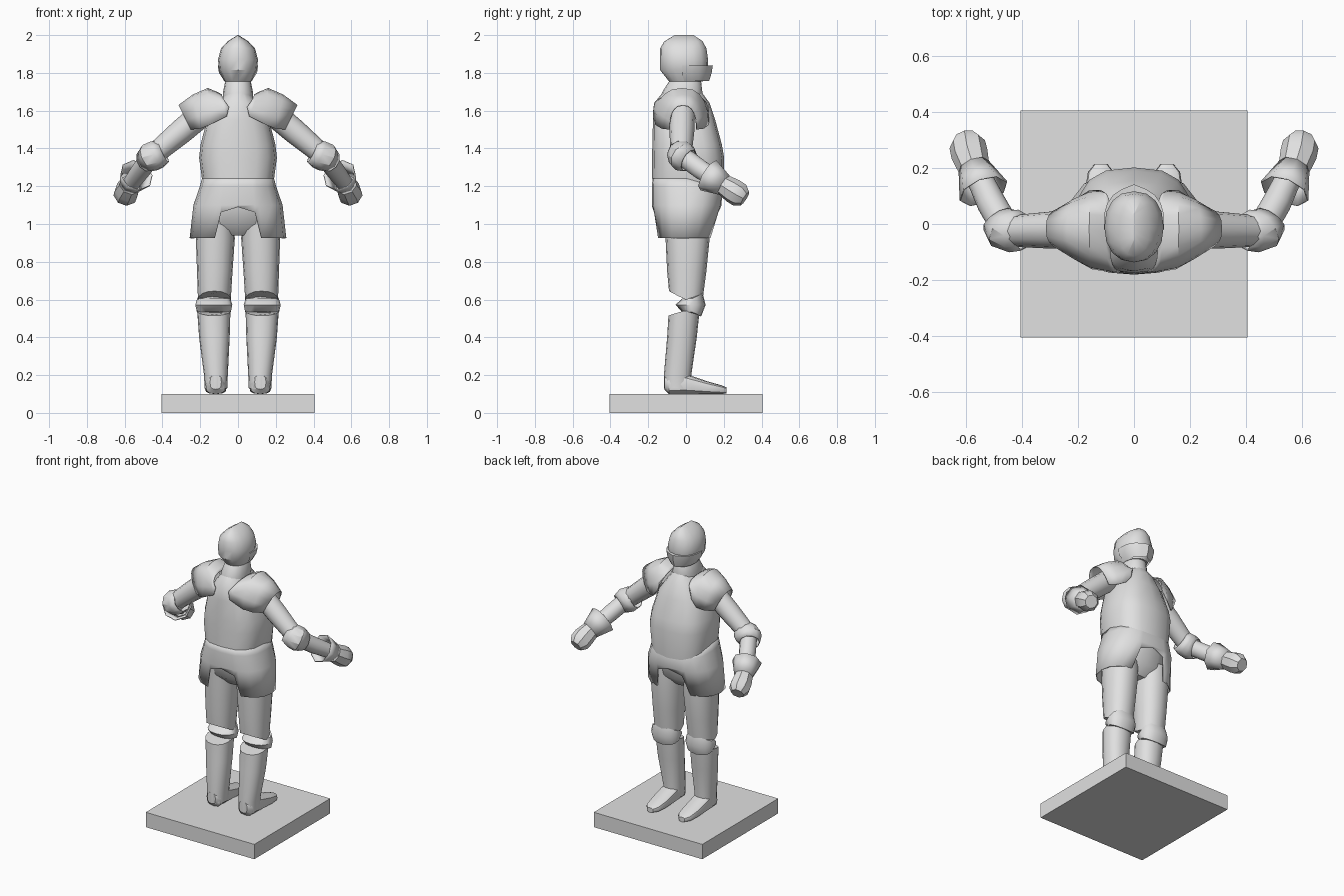
import bpy, bmesh, math
from mathutils import Vector

if "Cube" in bpy.data.objects:
    bpy.data.objects.remove(bpy.data.objects["Cube"])

steel = bpy.data.materials.new("steel_grey")
steel.diffuse_color = (0.75, 0.75, 0.75, 1)
steel.use_nodes = True
steel.node_tree.nodes["Principled BSDF"].inputs["Base Color"].default_value = steel.diffuse_color


def loft(name, rings, caps=(False, False), closed=True, mirror=False, thick=0, sharp=35):
    """Skin a list of equal-length point rings into one object."""
    bm = bmesh.new()
    vs = [[bm.verts.new(p) for p in r] for r in rings]
    n = len(vs[0])
    for a, b in zip(vs, vs[1:]):
        for i in range(n if closed else n - 1):
            j = (i + 1) % n
            bm.faces.new((a[i], a[j], b[j], b[i]))
    if caps[0]:
        bm.faces.new(vs[0])
    if caps[1]:
        bm.faces.new(vs[-1])
    bmesh.ops.recalc_face_normals(bm, faces=bm.faces)
    me = bpy.data.meshes.new(name)
    bm.to_mesh(me)
    bm.free()
    me.materials.append(steel)
    ob = bpy.data.objects.new(name, me)
    bpy.context.collection.objects.link(ob)
    bpy.ops.object.select_all(action='DESELECT')
    ob.select_set(True)
    bpy.context.view_layer.objects.active = ob
    bpy.ops.object.shade_smooth_by_angle(angle=math.radians(sharp))
    if thick:
        m = ob.modifiers.new("thickness", 'SOLIDIFY')
        m.thickness = thick
    if mirror:
        m = ob.modifiers.new("mirror", 'MIRROR')
        m.use_clip = False
        m.use_mirror_merge = False
    return ob


def spow(v, e):
    return math.copysign(abs(v) ** e, v)


CIRCLE = [i * 22.5 for i in range(16)]


def ring(z, hw, yb, yf, cx=0, db=0, df=0, e=0.9, angles=CIRCLE):
    """Horizontal ring; db and df shift the height at the back and front."""
    pts = []
    for a in angles:
        s, c = math.sin(math.radians(a)), math.cos(math.radians(a))
        pts.append(Vector((cx + hw * spow(s, e),
                           (yb + yf) / 2 + (yf - yb) / 2 * spow(c, e),
                           z + db * max(0, -c) + df * max(0, c))))
    return pts


def tube(name, rows, caps=(True, True), n=12, **kw):
    """Tube along a path of (centre, radius)."""
    ps = [Vector(p) for p, r in rows]
    rings = []
    for i, (p, r) in enumerate(rows):
        d = ps[min(i + 1, len(ps) - 1)] - ps[max(i - 1, 0)]
        q = d.to_track_quat('Z', 'Y')
        rings.append([ps[i] + q @ Vector((r * math.cos(t), r * math.sin(t), 0))
                      for t in (2 * math.pi * k / n for k in range(n))])
    return loft(name, rings, caps, mirror=True, **kw)


# Square base
loft("base", [[(x, y, z) for x, y in ((-.405, -.405), (.405, -.405), (.405, .405), (-.405, .405))]
              for z in (0, .1)], (True, True))

# Helmet with a central crest, and the visor wrapped round its front
loft("helmet", [ring(2.0, .003, -.06, .04), ring(1.967, .055, -.115, .088),
                ring(1.93, .09, -.137, .108), ring(1.87, .106, -.137, .117),
                ring(1.815, .1, -.137, .115), ring(1.755, .07, -.09, .09)], (True, True))
HALF = [-100, -80, -60, -40, -20, 0, 20, 40, 60, 80, 100]
visor = [ring(1.838, .09, -.1, .1, angles=HALF), ring(1.84, .109, -.12, .132, angles=HALF),
         ring(1.80, .102, -.12, .126, angles=HALF), ring(1.757, .074, -.09, .112, angles=HALF)]
for r in visor[1:]:
    r[5].y += .01      # pointed nose line
loft("visor", visor, closed=False)

# Neck guard
loft("neck_guard", [ring(1.64, .08, -.13, .09), ring(1.695, .08, -.128, .087),
                    ring(1.755, .068, -.09, .08), ring(1.77, .06, -.08, .07)], (True, True))

# Breast and back plate, pointed at the lower front
loft("cuirass", [ring(1.695, .06, -.125, .085, e=.8), ring(1.64, .105, -.168, .125, e=.8),
                 ring(1.55, .165, -.175, .155, e=.78), ring(1.42, .198, -.178, .19, e=.75),
                 ring(1.35, .206, -.18, .202, e=.75),
                 ring(1.24, .191, -.181, .196, df=-.07, e=.75)], (True, False))

# Skirt with arched notches at front and back
quad = [0, 17, 24, 45, 68]
FULL = (quad + [90] + [180 - a for a in quad[::-1]]
        + [180 + a for a in quad[1:]] + [270] + [360 - a for a in quad[:0:-1]])
upper = ring(1.1, .236, -.18, .188, e=.8, angles=FULL)
lower = ring(.925, .256, -.158, .14, e=.8, angles=FULL)
for i, a in enumerate(FULL):
    off = min(a % 180, 180 - a % 180)
    lift = {0: .94, 17: .78}.get(off, 0)
    lower[i] = lower[i].lerp(upper[i], lift)
loft("skirt", [ring(1.25, .188, -.176, .18, df=-.05, e=.76, angles=FULL),
               ring(1.2, .202, -.181, .192, df=-.02, e=.78, angles=FULL), upper, lower],
     thick=.006)

# Hips under the skirt
loft("hips", [ring(1.22, .17, -.15, .15), ring(1.1, .2, -.145, .145),
              ring(1.0, .2, -.12, .125), ring(.94, .09, -.06, .07)], (True, True))

# Legs: thigh, knee and shin plates, foot
loft("thighs", [ring(1.04, .098, -.115, .125, cx=.118), ring(.92, .103, -.108, .125, cx=.12),
                ring(.75, .094, -.1, .108, cx=.123),
                ring(.6, .087, -.09, .088, cx=.125, db=.045)], (True, True), mirror=True)
loft("knee_guards", [ring(.605, .088, -.02, .088, cx=.128, df=.03),
                     ring(.572, .098, -.056, .104, cx=.128),
                     ring(.535, .09, -.02, .08, cx=.128, df=-.025)],
     (True, True), mirror=True)
loft("shins", [ring(.54, .088, -.093, .072, cx=.128, db=-.025),
               ring(.4, .081, -.1, .057, cx=.125),
               ring(.2, .063, -.117, .028, cx=.117), ring(.13, .06, -.117, .03, cx=.117)],
     (True, True), mirror=True)
foot = []
for y, hw, zb, zt in ((-.115, .03, .125, .2), (-.09, .053, .1, .2), (0, .06, .1, .205),
                      (.03, .06, .1, .195), (.12, .057, .1, .165), (.185, .047, .1, .147),
                      (.215, .022, .103, .135)):
    foot.append([Vector((.118 + hw * spow(math.cos(t), .7), y,
                         (zb + zt) / 2 + (zt - zb) / 2 * spow(math.sin(t), .7)))
                 for t in (math.tau * k / 12 for k in range(12))])
loft("feet", foot, (True, True), mirror=True)

# Shoulder plates: arches from back to front, inner edge to outer edge
# each row: top x, top z, back x, front x, bottom z, back y, front y
arches = []
for tx, tz, bx, fx, bz, yb, yf in ((.085, 1.685, .048, .115, 1.62, -.172, .115),
                                   (.1, 1.695, .06, .125, 1.57, -.176, .122),
                                   (.16, 1.72, .15, .16, 1.525, -.162, .12),
                                   (.24, 1.685, .2, .2, 1.505, -.13, .095),
                                   (.315, 1.63, .25, .25, 1.5, -.09, .058)):
    arch = []
    for k in range(11):
        t = math.pi * k / 10
        s = math.sin(t) ** .85
        base = Vector((bx + (fx - bx) * k / 10, 0, bz))
        p = base.lerp(Vector((tx, 0, tz)), s)
        p.y = (yb + yf) / 2 - (yf - yb) / 2 * spow(math.cos(t), .8)
        arch.append(p)
    arches.append(arch)
loft("shoulder_plates", arches, closed=False, mirror=True, thick=.005)

# Arms: upper arm, elbow, forearm, flared glove
tube("upper_arms", [((.17, -.02, 1.6), .068), ((.3, -.022, 1.49), .066),
                    ((.425, -.025, 1.385), .057)])
tube("elbow_joints", [((.4, -.025, 1.4), .03), ((.43, -.025, 1.38), .058),
                      ((.465, -.01, 1.345), .058), ((.485, .02, 1.325), .03)])
tube("elbow_guards", [((.395, -.03, 1.385), .066), ((.43, -.025, 1.368), .078),
                      ((.465, -.015, 1.352), .078), ((.485, .015, 1.335), .064)],
     caps=(False, False), n=10, thick=.005)
tube("forearms", [((.455, -.02, 1.36), .052), ((.51, .075, 1.29), .052),
                  ((.565, .19, 1.215), .045)])
tube("glove_cuffs", [((.538, .118, 1.258), .092), ((.573, .205, 1.205), .058)],
     caps=(False, False), n=8, thick=.005)
tube("hands", [((.57, .195, 1.21), .056), ((.588, .25, 1.175), .066),
               ((.596, .285, 1.152), .065), ((.602, .312, 1.135), .042)], n=8)
